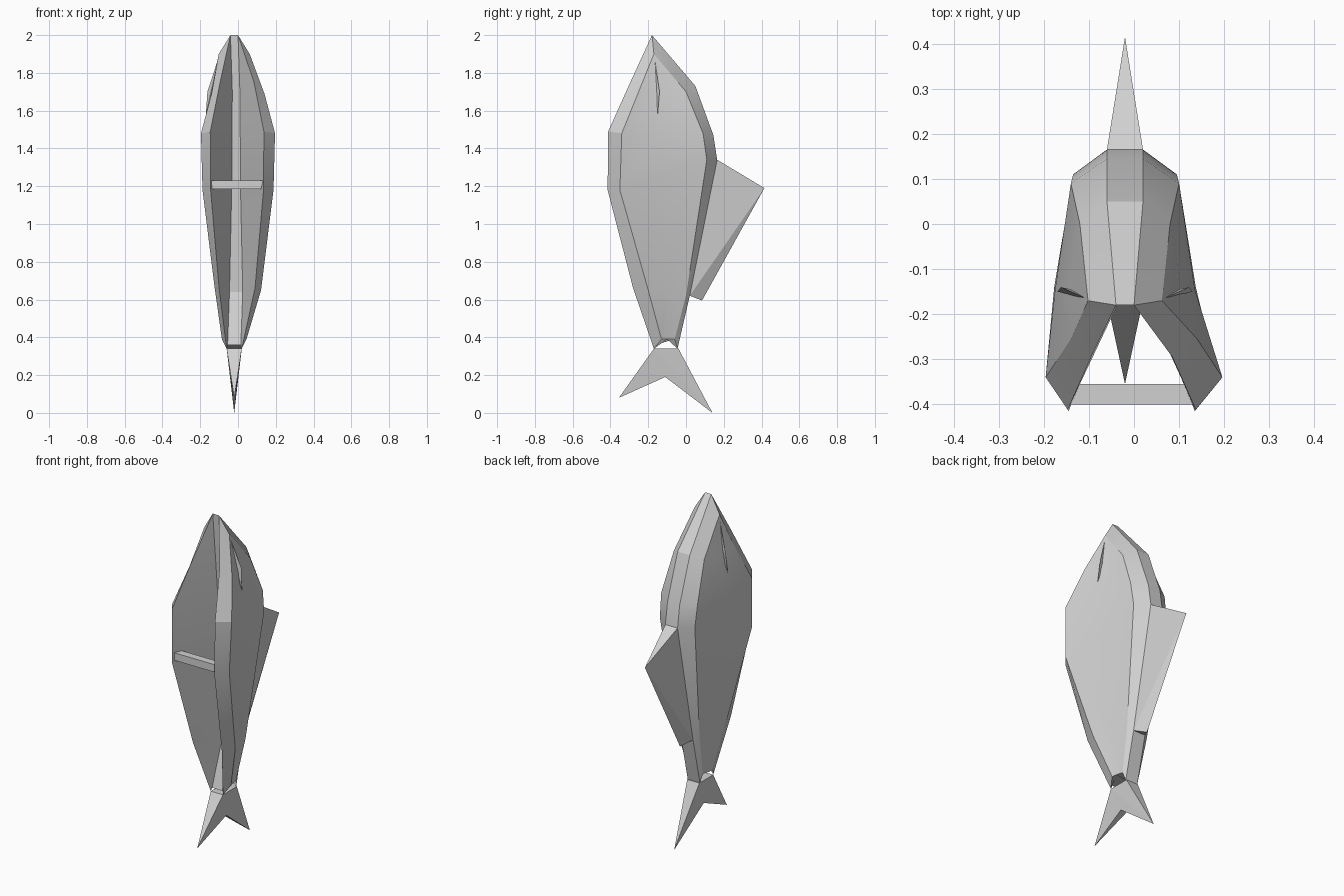
import bpy
import bmesh
import math

default_cube = bpy.data.objects.get("Cube")
if default_cube:
    bpy.data.objects.remove(default_cube, do_unlink=True)

grey = bpy.data.materials.new("light_grey")
grey.use_nodes = True
grey_value = (0.64, 0.64, 0.64, 1)
grey.diffuse_color = grey_value
grey.node_tree.nodes["Principled BSDF"].inputs["Base Color"].default_value = grey_value

SPINE_X = -0.02


def finish(name, bm, smooth_angle=None):
    """Clean the mesh, turn it into an object and give it the material."""
    bmesh.ops.remove_doubles(bm, verts=bm.verts, dist=0.001)
    bmesh.ops.recalc_face_normals(bm, faces=bm.faces)
    mesh = bpy.data.meshes.new(name)
    bm.to_mesh(mesh)
    bm.free()
    obj = bpy.data.objects.new(name, mesh)
    bpy.context.collection.objects.link(obj)
    mesh.materials.append(grey)
    if smooth_angle:
        bpy.ops.object.select_all(action="DESELECT")
        obj.select_set(True)
        bpy.context.view_layer.objects.active = obj
        bpy.ops.object.shade_smooth_by_angle(angle=math.radians(smooth_angle))
    return obj


def hull(name, points):
    """Convex solid wrapped around a few points."""
    bm = bmesh.new()
    for point in points:
        bm.verts.new(point)
    result = bmesh.ops.convex_hull(bm, input=bm.verts)
    loose = [v for v in result["geom_interior"] if isinstance(v, bmesh.types.BMVert)]
    bmesh.ops.delete(bm, geom=loose, context="VERTS")
    return finish(name, bm)


def pair(half_width, y, z):
    """Two points mirrored about the spine."""
    return [(SPINE_X + side * half_width, y, z) for side in (-1, 1)]


# Body: lengthwise lines from the front groove round to the back,
# each a list of (half width, y, z) from the nose down to the tail
nose = (0.02, -0.18, 2)
cheek = (0.082, -0.17, 1.9)
groove = [nose, (0.02, -0.165, 1.7), (0.022, -0.14, 1.45),
          (0.023, -0.12, 1.2), (0.035, -0.08, 0.64), (0.035, -0.165, 0.36)]
lip = [nose, (0.09, -0.295, 1.75), (0.142, -0.412, 1.49),
       (0.14, -0.415, 1.18), (0.095, -0.28, 0.66), (0.04, -0.17, 0.34)]
flank = [cheek, (0.14, -0.255, 1.69), (0.196, -0.34, 1.48),
         (0.188, -0.35, 1.18), (0.122, -0.2, 0.65), (0.065, -0.13, 0.39)]
side = [cheek, (0.125, -0.14, 1.68), (0.155, -0.145, 1.45),
        (0.157, -0.14, 1.25), (0.1, -0.1, 0.65), (0.06, -0.1, 0.39)]
shoulder = [cheek, (0.1, 0, 1.7), (0.12, 0.09, 1.48),
            (0.115, 0.11, 1.34), (0.07, 0, 0.62), (0.05, -0.06, 0.39)]
back = [nose, (0.04, 0.05, 1.73), (0.04, 0.145, 1.47),
        (0.04, 0.165, 1.34), (0.04, 0.02, 0.62), (0.04, -0.045, 0.34)]
# Sideways centre of each line between the two ends
lines = [(groove, -0.01), (lip, -0.005), (flank, 0),
         (side, SPINE_X), (shoulder, SPINE_X), (back, SPINE_X)]

bm = bmesh.new()
last_row = len(groove) - 1
columns = []
for direction, order in ((-1, lines), (1, lines[::-1])):
    for line, centre in order:
        column = []
        for row, (width, y, z) in enumerate(line):
            middle = SPINE_X if row in (0, last_row) else centre
            column.append(bm.verts.new((middle + direction * width, y, z)))
        columns.append(column)
for index, column in enumerate(columns):
    following = columns[(index + 1) % len(columns)]
    for row in range(last_row):
        bm.faces.new((column[row], column[row + 1],
                      following[row + 1], following[row]))
bm.faces.new([column[last_row] for column in columns])
finish("body", bm, 20)

# Tail: two tapering lobes that meet at the fork
root_front = pair(0.04, -0.17, 0.34)
root_back = pair(0.04, -0.04, 0.34)
fork = pair(0.02, -0.11, 0.19)
hull("tail_front_lobe", root_front + root_back + fork + [(SPINE_X, -0.355, 0.08)])
hull("tail_back_lobe", root_front + root_back + fork + [(SPINE_X, 0.14, 0)])

# Back fin: wide at the spine, thinning to a sharp outer edge
hull("back_fin", pair(0.04, 0.165, 1.34) + pair(0.04, 0.02, 0.62)
     + [(SPINE_X, 0.415, 1.19), (SPINE_X, 0.085, 0.595)])

# Gill folds: thin slivers on both sides of the head
for label, direction in (("right", -1), ("left", 1)):
    fold = [(0.08, -0.168, 1.89), (0.15, -0.15, 1.58),
            (0.142, -0.14, 1.7), (0.1, -0.15, 1.7)]
    hull(label + "_gill_fold",
         [(SPINE_X + direction * width, y, z) for width, y, z in fold])

# Crossbar joining the two front lips
hull("crossbar", [(x, y, z) for y in (-0.4, -0.355)
                  for x, z in ((-0.145, 1.23), (0.132, 1.23),
                               (-0.138, 1.185), (0.122, 1.185))])
